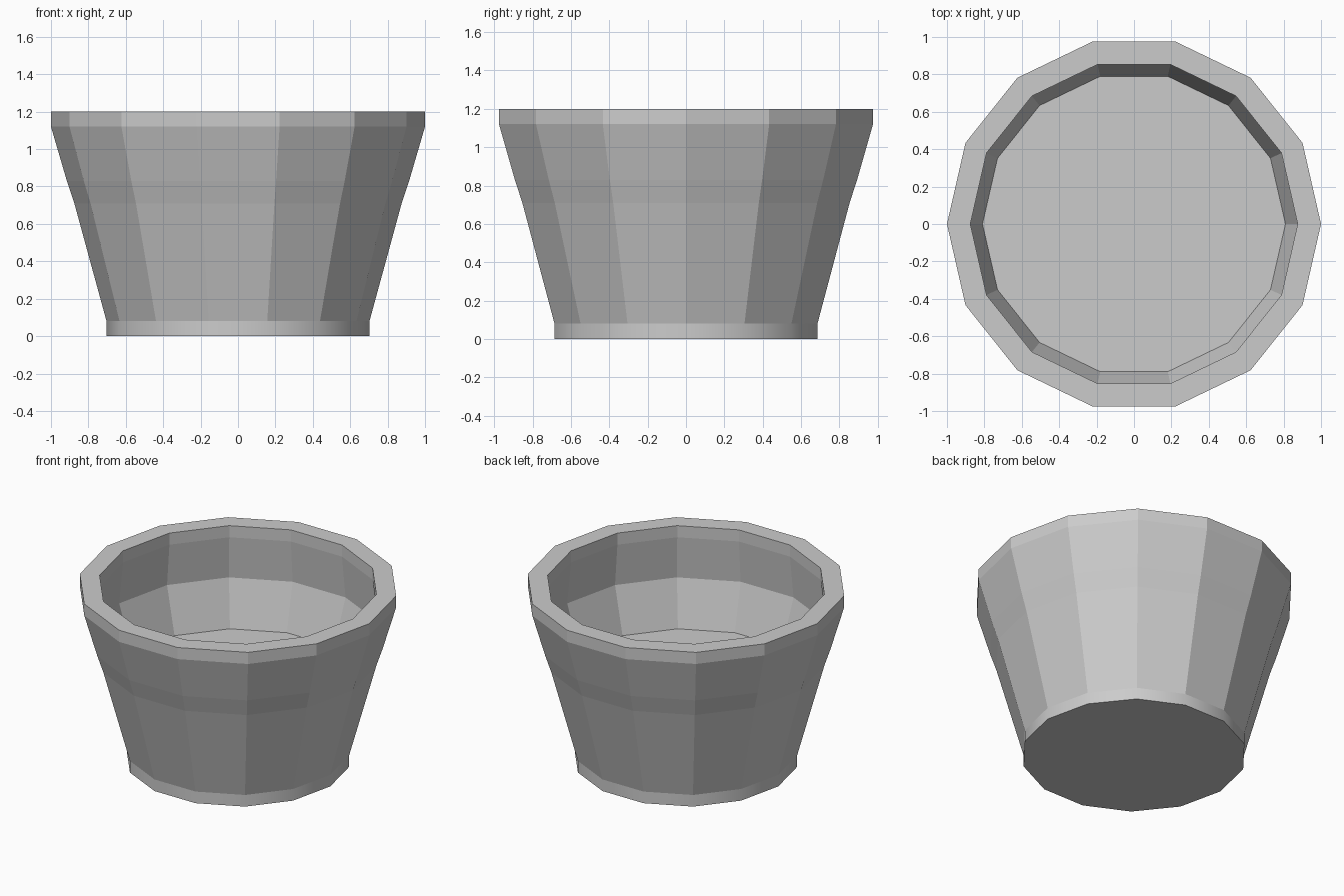
import bpy
import math

if "Cube" in bpy.data.objects:
    bpy.data.objects.remove(bpy.data.objects["Cube"])

SIDES = 14


def ring(r, z):
    return [(r * math.cos(2 * math.pi * i / SIDES),
             r * math.sin(2 * math.pi * i / SIDES), z) for i in range(SIDES)]


def lathe(name, profile, cap_start=False, smooth_bands=()):
    """Turn an (r, z) profile into a 14-sided body."""
    verts, faces, smooth = [], [], []
    for r, z in profile:
        verts += ring(r, z)
    for band in range(len(profile) - 1):
        for i in range(SIDES):
            j = (i + 1) % SIDES
            a, b = band * SIDES, (band + 1) * SIDES
            faces.append((a + i, a + j, b + j, b + i))
            smooth.append(band in smooth_bands)
    if cap_start:
        faces.append(tuple(reversed(range(SIDES))))
        smooth.append(False)
    mesh = bpy.data.meshes.new(name)
    mesh.from_pydata(verts, [], faces)
    mesh.polygons.foreach_set("use_smooth", smooth)
    mesh.update()
    obj = bpy.data.objects.new(name, mesh)
    bpy.context.collection.objects.link(obj)
    return obj


# Pot: foot, flaring wall, rim, then the inside down to the fill level
lathe("pot", [
    (0.703, 0.0), (0.703, 0.08),
    (0.875, 0.71), (0.915, 0.83),
    (1.0, 1.12), (1.0, 1.2),
    (0.875, 1.2), (0.875, 1.12),
    (0.905, 0.83), (0.81, 0.52),
], cap_start=True, smooth_bands=(0,))

# Soil: flat disc filling the pot
soil_mesh = bpy.data.meshes.new("soil")
soil_mesh.from_pydata(ring(0.81, 0.52), [], [tuple(range(SIDES))])
soil_mesh.update()
bpy.context.collection.objects.link(bpy.data.objects.new("soil", soil_mesh))
